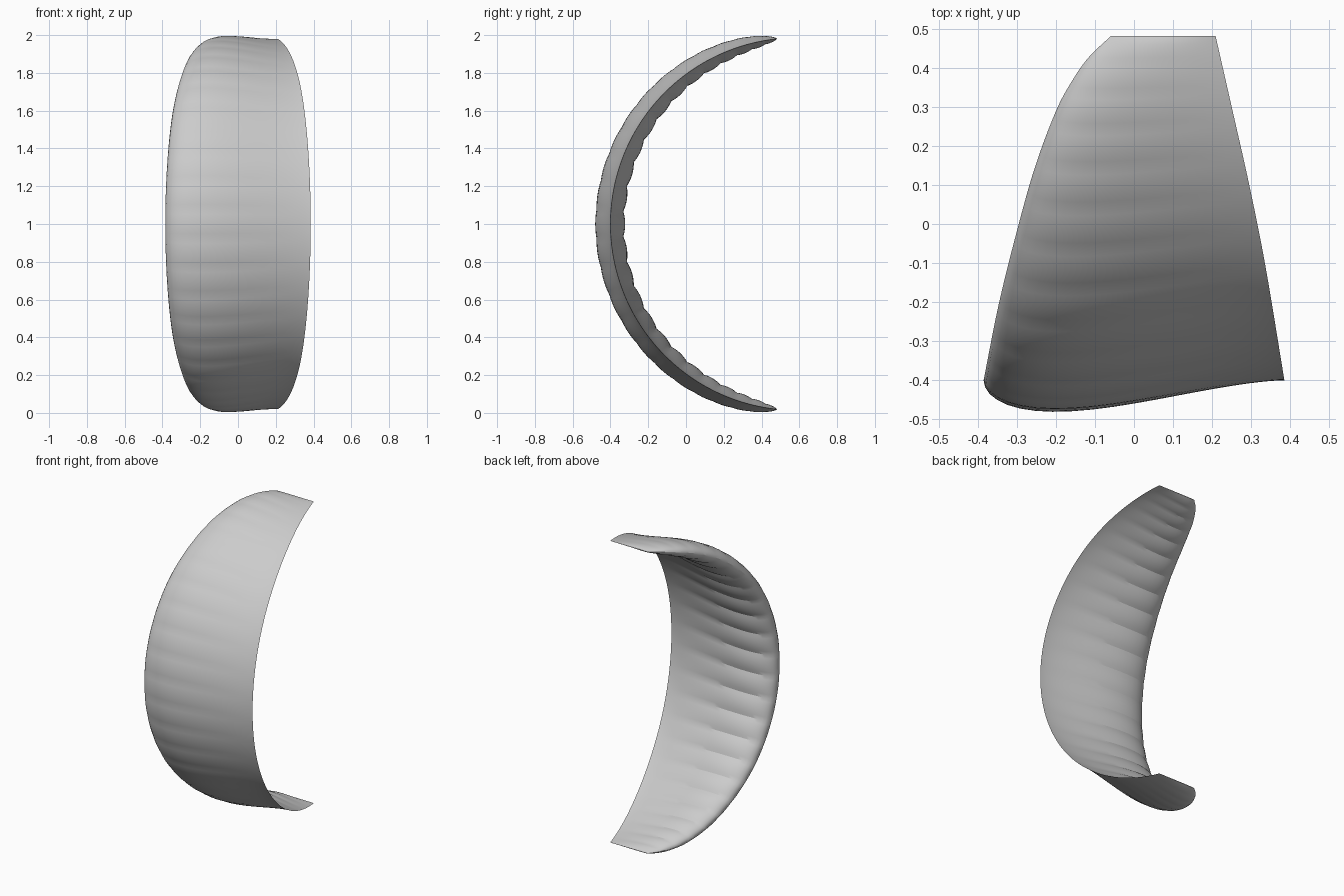
import bpy, bmesh, math

if "Cube" in bpy.data.objects:
    bpy.data.objects.remove(bpy.data.objects["Cube"])

CELLS, SUB, CHORD = 25, 6, 22      # cells, spans per cell, chord steps
CY, R, TIP = 0.586, 0.986, math.radians(83.9)

# leading edge (y, x) and trailing edge (y, x) read in plan
LEAD = [(-0.40, -0.385), (-0.2, -0.345), (0.0, -0.295), (0.15, -0.252), (0.3, -0.195),
        (0.38, -0.15), (0.43, -0.113), (0.485, -0.055)]
TRAIL = [(-0.40, 0.385), (-0.1, 0.335), (0.1, 0.295), (0.3, 0.25), (0.485, 0.208)]


def curve(pts, y):
    """Smooth (cubic Hermite) interpolation through the points."""
    n = len(pts)
    y = min(max(y, pts[0][0]), pts[-1][0])
    i = max(k for k in range(n - 1) if pts[k][0] <= y or k == 0)

    def slope(k):
        a, b = pts[max(k - 1, 0)], pts[min(k + 1, n - 1)]
        return (b[1] - a[1]) / (b[0] - a[0])
    (y0, x0), (y1, x1) = pts[i], pts[i + 1]
    h = y1 - y0
    t = (y - y0) / h
    return (x0 * (1 + 2 * t) * (1 - t) ** 2 + x1 * t * t * (3 - 2 * t)
            + h * t * (1 - t) * (slope(i) * (1 - t) - slope(i + 1) * t))


def half_thickness(f):
    return 0.316 * math.sqrt(f) * (1 - f) ** 1.6


# airfoil stations: round the nose from the outer to the inner skin
fracs = [(1 - math.cos(math.pi * k / CHORD)) / 2 for k in range(CHORD + 1)]
loop = [(f, 1) for f in reversed(fracs)] + [(f, -1) for f in fracs[1:-1]]

bm = bmesh.new()
rings = []
N = CELLS * SUB
for j in range(N + 1):
    u = 2 * j / N - 1
    t = TIP * (1.25 * u - 0.25 * u ** 3)
    w = (j % SUB) / SUB
    puff = 4 * w * (1 - w)                       # ballooning between ribs
    y = CY - R * math.cos(t)
    le, te = curve(LEAD, y), curve(TRAIL, y)
    chord = te - le
    thick = chord * max(0.06, (1 - abs(u) ** 9) ** 0.6)
    ring = []
    for f, side in loop:
        gain = 1 + 0.05 * puff if side > 0 else 0.86 + 0.16 * puff
        r = R + side * half_thickness(f) * thick * gain
        ring.append(bm.verts.new((le + f * chord, CY - r * math.cos(t), 1 + r * math.sin(t))))
    rings.append(ring)

# skin and closed tips
M = len(loop)
for a, b in zip(rings, rings[1:]):
    for k in range(M):
        bm.faces.new((a[k], a[(k + 1) % M], b[(k + 1) % M], b[k]))
bm.faces.new(rings[0])
bm.faces.new(rings[-1])
bmesh.ops.recalc_face_normals(bm, faces=bm.faces)

mesh = bpy.data.meshes.new("wing_canopy")
bm.to_mesh(mesh)
bm.free()
wing = bpy.data.objects.new("wing_canopy", mesh)
bpy.context.collection.objects.link(wing)
bpy.context.view_layer.objects.active = wing
wing.select_set(True)
bpy.ops.object.shade_smooth_by_angle(angle=math.radians(25))
